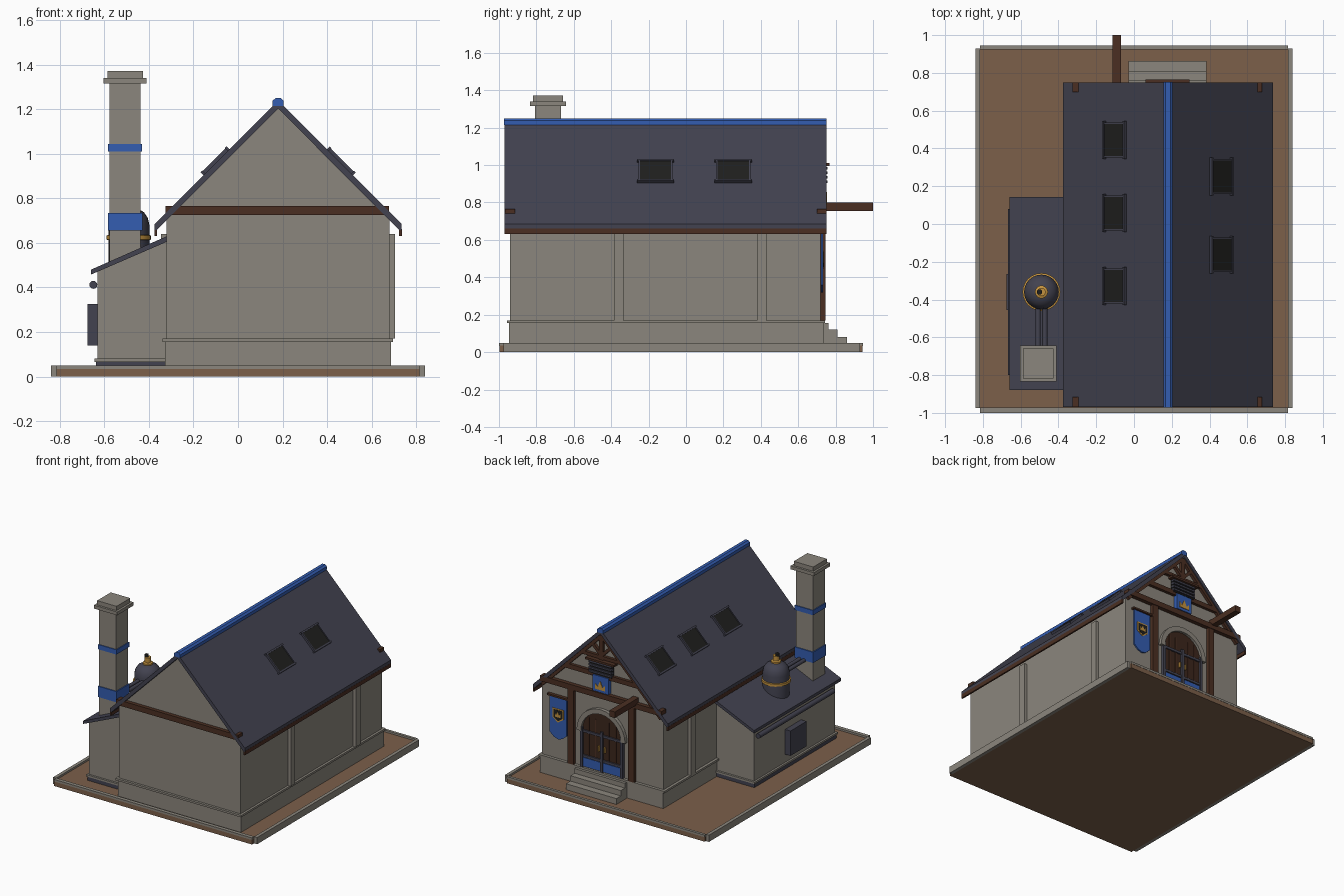
import bpy, bmesh, math
from mathutils import Matrix, Vector

cube = bpy.data.objects.get("Cube")
if cube:
    bpy.data.objects.remove(cube, do_unlink=True)


def material(name, r, g, b):
    m = bpy.data.materials.new(name)
    m.use_nodes = True
    m.diffuse_color = (r, g, b, 1)
    m.node_tree.nodes["Principled BSDF"].inputs["Base Color"].default_value = (r, g, b, 1)
    return m


stone = material("stone grey", .26, .24, .205)
slate = material("slate", .055, .055, .08)
wood = material("dark timber", .07, .028, .016)
door_wood = material("door timber", .045, .02, .012)
earth = material("earth", .2, .115, .068)
blue = material("blue", .034, .11, .44)
gold = material("gold", .55, .29, .05)
black = material("dark glass", .014, .014, .013)


def finish(name, bm, mat, smooth=False):
    bmesh.ops.recalc_face_normals(bm, faces=bm.faces)
    me = bpy.data.meshes.new(name)
    bm.to_mesh(me)
    bm.free()
    me.materials.append(mat)
    if smooth:
        for p in me.polygons:
            p.use_smooth = True
        me.set_sharp_from_angle(angle=math.radians(35))
    ob = bpy.data.objects.new(name, me)
    bpy.context.collection.objects.link(ob)
    return ob


def box(name, x, y, z, mat):
    """Box from (min, max) pairs."""
    bm = bmesh.new()
    bmesh.ops.create_cube(bm, size=1)
    for v in bm.verts:
        v.co = [(a + b) / 2 + c * (b - a) for c, (a, b) in zip(v.co, (x, y, z))]
    return finish(name, bm, mat)


def prism(name, outline, y, mat):
    """Extrude an x-z outline along y."""
    bm = bmesh.new()
    face = bm.faces.new([bm.verts.new((a, y[0], b)) for a, b in outline])
    ext = bmesh.ops.extrude_face_region(bm, geom=[face])
    verts = [e for e in ext["geom"] if isinstance(e, bmesh.types.BMVert)]
    bmesh.ops.translate(bm, verts=verts, vec=(0, y[1] - y[0], 0))
    return finish(name, bm, mat)


def lathe(name, profile, x, y, mat, n=24):
    """Revolve (radius, z) points around a vertical axis."""
    bm = bmesh.new()
    rings = [[bm.verts.new((x + r * math.cos(t * math.tau / n), y + r * math.sin(t * math.tau / n), z))
              for t in range(n)] for r, z in profile]
    for a, b in zip(rings, rings[1:]):
        for i in range(n):
            j = (i + 1) % n
            bm.faces.new((a[i], a[j], b[j], b[i]))
    bm.faces.new(rings[0])
    bm.faces.new(rings[-1])
    return finish(name, bm, mat, True)


def pipe(name, x, z, y, r, mat):
    bm = bmesh.new()
    bmesh.ops.create_cone(bm, cap_ends=True, segments=12, radius1=r, radius2=r, depth=y[1] - y[0],
                          matrix=Matrix.Translation((x, sum(y) / 2, z)) @ Matrix.Rotation(math.pi / 2, 4, "X"))
    return finish(name, bm, mat, True)


def strut(name, a, b, w, y, mat):
    """Timber of width w between two x-z points."""
    a, b = Vector(a), Vector(b)
    n = (b - a).orthogonal().normalized() * w / 2
    return prism(name, [a + n, b + n, b - n, a - n], y, mat)


RX, RZ = .18, 1.24          # roof ridge


def on_roof(side, d, h):
    return (RX + side * (d + h * .707), RZ - d + h * .707)


def roof_slab(name, side, d, h, y, mat):
    return prism(name, [on_roof(side, d[0], h[0]), on_roof(side, d[1], h[0]),
                        on_roof(side, d[1], h[1]), on_roof(side, d[0], h[1])], y, mat)


# Yard and kerbs
box("yard", (-.815, .815), (-.998, .943), (0, .036), earth)
for s, n in ((-1, "right"), (1, "left")):
    box(n + "_kerb", sorted((s * .815, s * .84)), (-.975, .93), (0, .05), stone)
box("front_kerb", (-.815, .815), (-1, -.972), (.034, .05), stone)
box("back_kerb", (-.815, .815), (.925, .945), (.034, .05), stone)

# Main hall
prism("hall_walls", [(-.32, .03), (.68, .03), (.68, .71), (RX, 1.21), (-.32, .71)], (-.94, .72), stone)
box("plinth", (-.327, .687), (-.946, .735), (.03, .155), stone)
box("plinth_trim", (-.34, .697), (-.958, .742), (.155, .17), stone)
for y in (-.36, .405):
    box("left_pilaster", (.67, .705), (y - .026, y + .026), (.17, .64), stone)
    box("right_pilaster", (-.345, -.31), (y - .026, y + .026), (.17, .64), stone)

# Roof
ROOF_Y = (-.97, .75)
for s in (-1, 1):
    prism("roof_slope", [(RX, RZ), (RX + s * .555, RZ - .555), (RX + s * .555, RZ - .583),
                         (RX + s * .545, RZ - .583), (RX, RZ - .036)], ROOF_Y, slate)
    fx = RX + s * .55
    box("eave_board", (fx - .006, fx + .006), ROOF_Y, (.632, .662), wood)
prism("ridge_cap", [(.155, 1.215), (.155, 1.238), (.168, 1.25), (.192, 1.25), (.205, 1.238), (.205, 1.215)],
      (-.972, .752), blue)

# Skylights
for s, y in ((-1, .445), (-1, .058), (-1, -.328), (1, .252), (1, -.163)):
    roof_slab("skylight_glass", s, (.225, .33), (-.01, .012), (y - .085, y + .085), black)
    for d in (.219, .328):
        roof_slab("skylight_rail", s, (d, d + .008), (-.01, .018), (y - .1, y + .1), slate)
    for e in (-.088, .088):
        roof_slab("skylight_side", s, (.225, .33), (-.01, .015), (y + e - .004, y + e + .004), slate)

# Gable timbers
box("front_tie_beam", (-.325, .678), (-.968, -.915), (.725, .765), wood)
box("back_tie_beam", (-.325, .678), (.7, .75), (.725, .765), wood)
TY = (.71, .742)
box("collar_beam", (-.13, .49), TY, (.875, .91), wood)
box("king_post", (.165, .195), TY, (1, 1.19), wood)
box("upper_collar", (.02, .34), TY, (1.015, 1.04), wood)
for s in (-1, 1):
    strut("gable_rafter", (RX + s * .49, .7), (RX, 1.19), .025, TY, wood)
    strut("apex_brace", (RX, 1.04), (RX + s * .07, 1.11), .022, TY, wood)
    px = RX + s * .25
    box("door_post", (px - .024, px + .024), (.71, .745), (.17, .73), wood)
box("hoist_beam", (-.115, -.07), (.7, 1), (.755, .8), wood)

# Louvre vent and plaque on the back gable
box("vent_back", (.09, .27), (.71, .746), (.895, .995), black)
for i in range(4):
    z = .905 + i * .024
    box("vent_slat", (.085, .275), (.73, .756), (z, z + .013), slate)
box("vent_lintel", (.06, .295), (.71, .766), (.995, 1.01), wood)
box("plaque", (.115, .245), (.715, .75), (.77, .89), blue)
prism("plaque_crown", [(.14, .79), (.22, .79), (.22, .83), (.2, .81), (.18, .855), (.16, .81), (.14, .83)],
      (.75, .754), gold)

# Arched doorway
SPRING = .44


def arch(r, a0=0, a1=math.pi, n=14):
    return [(RX + r * math.cos(a0 + (a1 - a0) * i / n), SPRING + r * math.sin(a0 + (a1 - a0) * i / n))
            for i in range(n + 1)]


prism("door_leaf", [(RX + .175, .16)] + arch(.175) + [(RX - .175, .16)], (.7, .726), door_wood)
prism("door_arch", arch(.2) + arch(.165, math.pi, 0), (.71, .745), stone)
box("door_kick_plate", (RX - .17, RX + .17), (.72, .732), (.175, .24), blue)
for dx in (-.165, 0, .165):
    box("door_stile", (RX + dx - .011, RX + dx + .011), (.72, .74), (.165, .47), slate)
for dx in (-.11, -.055, .055, .11):
    box("door_plank_strip", (RX + dx - .004, RX + dx + .004), (.72, .73), (.24, .55), wood)
for z in (.245, .43):
    box("door_rail", (RX - .165, RX + .165), (.72, .736), (z, z + .018), slate)
for dx in (-.025, .025):
    box("door_handle", (RX + dx - .005, RX + dx + .005), (.725, .742), (.32, .36), gold)

# Steps
for y, z in ((.762, .155), (.81, .12), (.862, .08)):
    box("step", (-.03, .385), (.72, y), (.03, z), stone)

# Banner
pipe_x = .54
box("banner_rod", (.455, .625), (.72, .745), (.632, .645), wood)
prism("banner", [(.47, .635), (.61, .635), (.61, .36), (.575, .33), (.54, .318), (.505, .33), (.47, .36)],
      (.722, .732), blue)


def shield(w):
    return [(pipe_x - w, .5 + w), (pipe_x + w, .5 + w), (pipe_x + w, .5 - w * .5), (pipe_x, .5 - w * 1.2),
            (pipe_x - w, .5 - w * .5)]


prism("banner_shield_rim", shield(.046), (.732, .735), gold)
prism("banner_shield", shield(.037), (.735, .737), black)
prism("banner_crown", [(.517, .485), (.563, .485), (.563, .515), (.552, .5), (.54, .525), (.528, .5), (.517, .515)],
      (.737, .739), gold)

# Side annex
prism("annex_walls", [(-.63, .03), (-.31, .03), (-.31, .62), (-.63, .475)], (-.85, .1), stone)
box("annex_base_dark", (-.638, -.32), (-.858, .108), (.036, .066), slate)
box("annex_base_trim", (-.645, -.32), (-.865, .115), (.066, .08), stone)
prism("annex_roof", [(-.66, .48), (-.32, .63), (-.32, .605), (-.66, .458)], (-.88, .143), slate)
pipe("annex_pipe", -.65, .412, (-.8, .08), .018, slate)
box("annex_hatch", (-.675, -.62), (-.455, -.265), (.14, .325), slate)

# Chimney
CX, CY = -.507, -.738


def square(name, r, z, mat):
    box(name, (CX - r, CX + r), (CY - r, CY + r), z, mat)


square("chimney_shaft", .07, (.45, 1.33), stone)
square("chimney_cap", .096, (1.315, 1.34), stone)
square("chimney_top", .08, (1.34, 1.372), stone)
square("chimney_lower_band", .077, (.655, .735), blue)
square("chimney_upper_band", .076, (1.01, 1.045), blue)

# Boiler tank with flues
TX, TY2 = -.49, -.36
lathe("tank", [(.092, .48), (.092, .68), (.085, .712), (.068, .738), (.04, .753), (.015, .757)], TX, TY2, slate)
lathe("tank_band", [(.09, .612), (.1, .615), (.1, .633), (.09, .636)], TX, TY2, gold)
lathe("tank_valve", [(.034, .745), (.034, .765), (.022, .77), (.022, .805)], TX, TY2, gold)
lathe("tank_valve_cap", [(.014, .8), (.014, .822)], TX - .01, TY2, black, 12)
for x in (-.508, -.472):
    pipe("flue_pipe", x, .655, (-.69, -.43), .014, slate)
